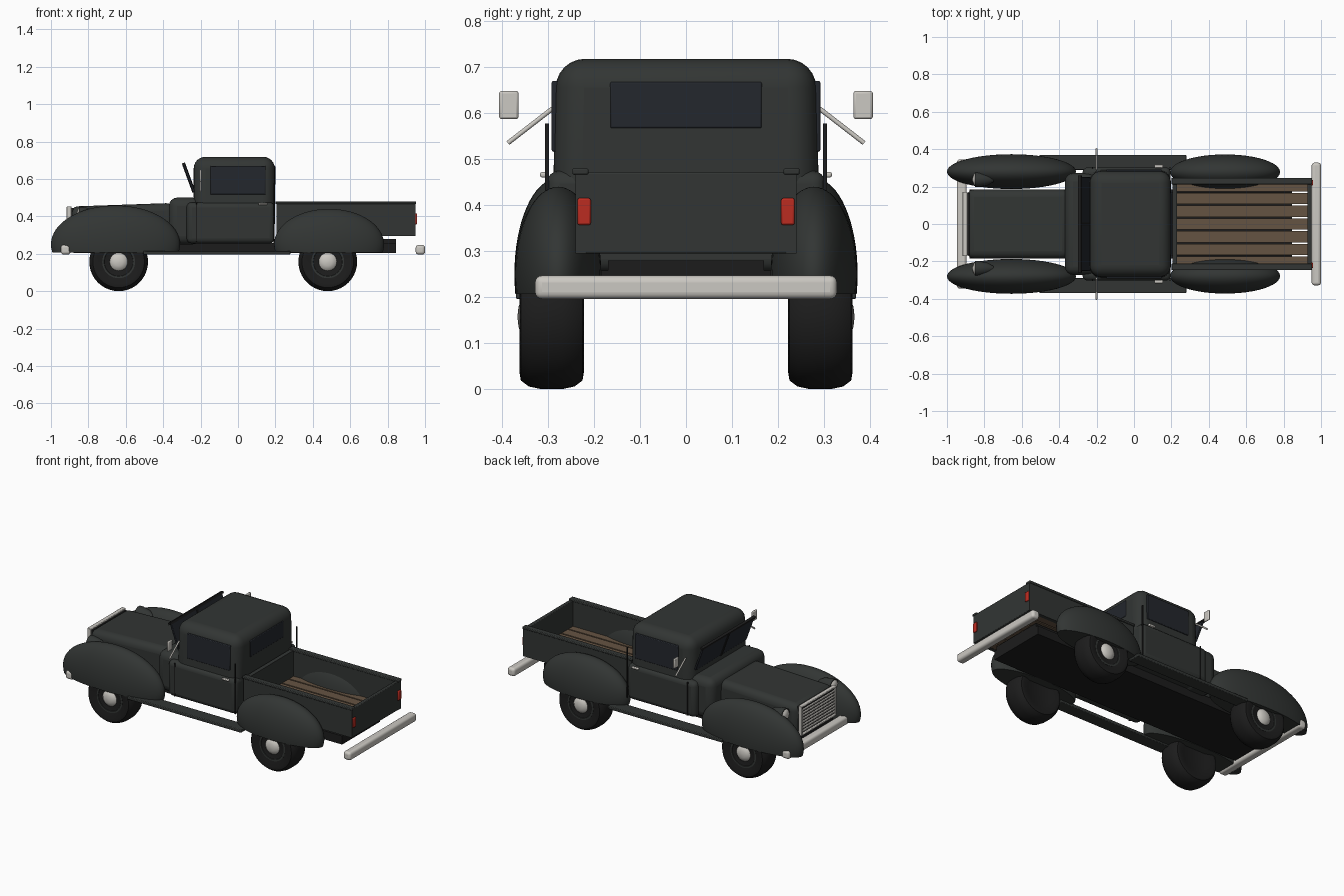
import bpy, bmesh
from math import pi, cos, sin
from mathutils import Vector, Matrix

if "Cube" in bpy.data.objects:
    bpy.data.objects.remove(bpy.data.objects["Cube"])


def material(name, rgb):
    m = bpy.data.materials.new(name)
    m.diffuse_color = (*rgb, 1)
    m.use_nodes = True
    m.node_tree.nodes["Principled BSDF"].inputs["Base Color"].default_value = m.diffuse_color
    return m


BODY = material("dark_paint", (0.032, 0.036, 0.034))
BLACK = material("black_rubber", (0.012, 0.012, 0.012))
GLASS = material("dark_glass", (0.017, 0.02, 0.026))
CHROME = material("bright_metal", (0.6, 0.58, 0.54))
WOOD = material("wood", (0.13, 0.088, 0.055))
RED = material("red_lens", (0.5, 0.025, 0.015))


def finish(name, bm, mat, bevel=0, segments=4):
    bmesh.ops.recalc_face_normals(bm, faces=bm.faces)
    me = bpy.data.meshes.new(name)
    bm.to_mesh(me)
    bm.free()
    me.materials.append(mat)
    ob = bpy.data.objects.new(name, me)
    bpy.context.collection.objects.link(ob)
    if bevel:
        mod = ob.modifiers.new("bevel", 'BEVEL')
        mod.width, mod.segments = bevel, segments
        mod.limit_method = 'NONE'
    bpy.ops.object.select_all(action='DESELECT')
    ob.select_set(True)
    bpy.context.view_layer.objects.active = ob
    bpy.ops.object.shade_smooth_by_angle(angle=0.6)
    return ob


def box(name, x, y, z, mat, bevel=0, segments=4, top=1, rot=0):
    """Box from (min, max) ranges; top narrows the upper face in y, rot tilts about y."""
    bm = bmesh.new()
    bmesh.ops.create_cube(bm, size=1)
    for v in bm.verts:
        if v.co.z > 0:
            v.co.y *= top
    size = Vector([r[1] - r[0] for r in (x, y, z)])
    centre = Vector([(r[0] + r[1]) / 2 for r in (x, y, z)])
    bm.transform(Matrix.Translation(centre) @ Matrix.Rotation(rot, 4, 'Y')
                 @ Matrix.Diagonal((*size, 1)))
    return finish(name, bm, mat, bevel, segments)


def span(s, a, b):
    return tuple(sorted((s * a, s * b)))


def lathe(name, profile, centre, axis, mat, n=40):
    """Spin (radius, distance along axis) points around an axis."""
    bm = bmesh.new()
    rings = [[bm.verts.new((r * cos(2 * pi * i / n), r * sin(2 * pi * i / n), d))
              for i in range(n)] for r, d in profile]
    for a, b in zip(rings, rings[1:]):
        for i in range(n):
            bm.faces.new((a[i], a[(i + 1) % n], b[(i + 1) % n], b[i]))
    bm.faces.new(rings[0])
    bm.faces.new(rings[-1])
    q = Vector((0, 0, 1)).rotation_difference(Vector(axis))
    bm.transform(Matrix.Translation(centre) @ q.to_matrix().to_4x4())
    return finish(name, bm, mat)


def fender(name, centre, radii):
    bm = bmesh.new()
    bmesh.ops.create_uvsphere(bm, u_segments=48, v_segments=32, radius=1)
    bm.transform(Matrix.Translation(centre) @ Matrix.Diagonal((*radii, 1)))
    cut = bmesh.ops.bisect_plane(bm, geom=bm.verts[:] + bm.edges[:] + bm.faces[:],
                                 plane_co=(0, 0, 0.207), plane_no=(0, 0, 1), clear_inner=True)
    edges = [e for e in cut["geom_cut"] if isinstance(e, bmesh.types.BMEdge)]
    bmesh.ops.contextual_create(bm, geom=edges)
    return finish(name, bm, BODY)


# Chassis and cab
box("chassis", (-0.88, 0.845), (-0.185, 0.185), (0.205, 0.258), BLACK)
box("bed_support", (0.19, 0.845), (-0.17, 0.17), (0.25, 0.28), BLACK)
box("hood", (-0.892, -0.34), (-0.185, 0.185), (0.25, 0.462), BODY, 0.04, rot=-0.035)
box("cowl", (-0.37, -0.2), (-0.272, 0.272), (0.25, 0.5), BODY, 0.045)
box("cab_upper", (-0.237, 0.197), (-0.292, 0.292), (0.3, 0.718), BODY, 0.062, 6, 0.965)
box("cab_lower", (-0.275, 0.196), (-0.303, 0.303), (0.255, 0.475), BODY, 0.028)

# Windows and the forward-tilted windscreen
box("rear_window", (0.18, 0.2), (-0.165, 0.165), (0.567, 0.668), GLASS, 0.004, 2)
box("windscreen", (-0.268, -0.256), (-0.25, 0.25), (0.525, 0.682), GLASS, 0.003, 2, rot=-0.35)
box("windscreen_post", (-0.272, -0.254), (-0.008, 0.008), (0.525, 0.685), BLACK, rot=-0.35)
box("windscreen_top_frame", (-0.297, -0.281), (-0.26, 0.26), (0.672, 0.686), BLACK, rot=-0.35)

# Grille: surround, dark backing and slats
box("grille_backing", (-0.903, -0.88), (-0.165, 0.165), (0.275, 0.445), BLACK)
for z in (0.27, 0.443):
    box("grille_frame_rail", (-0.916, -0.89), (-0.172, 0.172), (z, z + 0.01), CHROME, 0.003, 2)
for s in (-1, 1):
    box("grille_frame_side", (-0.916, -0.89), span(s, 0.162, 0.172), (0.27, 0.453), CHROME, 0.003, 2)
for i in range(8):
    z = 0.289 + i * 0.0185
    box("grille_slat", (-0.913, -0.895), (-0.165, 0.165), (z, z + 0.009), CHROME, 0.002, 2)

# Bumpers
box("front_bumper", (-0.947, -0.895), (-0.345, 0.345), (0.196, 0.248), CHROME, 0.015)
box("rear_bumper", (0.95, 1.0), (-0.328, 0.328), (0.196, 0.247), CHROME, 0.015)

# Cargo bed
box("bed_front_panel", (0.205, 0.23), (-0.24, 0.24), (0.295, 0.472), BODY)
box("tailgate", (0.928, 0.95), (-0.24, 0.24), (0.295, 0.472), BODY, 0.004, 2)
for i in range(-3, 4):
    y = i * 0.068
    box("bed_plank", (0.215, 0.935), (y - 0.03, y + 0.03), (0.296, 0.312), WOOD)

TYRE = [(0.085, -0.055), (0.12, -0.07), (0.138, -0.067), (0.151, -0.05), (0.157, -0.022),
        (0.157, 0.022), (0.151, 0.05), (0.138, 0.067), (0.12, 0.07), (0.085, 0.055)]
RIM = [(0.088, -0.05), (0.088, 0.057), (0.078, 0.057), (0.07, 0.045), (0.03, 0.045)]
HUB = [(0.05, 0.04), (0.048, 0.056), (0.038, 0.066), (0.022, 0.072), (0.004, 0.074)]

# Everything that repeats on both sides
for s, side in ((-1, "near"), (1, "far")):
    fender("front_fender_" + side, (-0.655, s * 0.28, 0.25), (0.345, 0.093, 0.208))
    fender("rear_fender_" + side, (0.487, s * 0.278, 0.25), (0.294, 0.094, 0.19))
    for x, end in ((-0.638, "front"), (0.48, "rear")):
        c = (x, s * 0.292, 0.157)
        lathe(f"{end}_tyre_{side}", TYRE, c, (0, s, 0), BLACK)
        lathe(f"{end}_rim_{side}", RIM, c, (0, s, 0), BODY)
        lathe(f"{end}_hubcap_{side}", HUB, c, (0, s, 0), CHROME, 28)
    box("running_board_" + side, (-0.505, 0.28), span(s, 0.29, 0.37), (0.196, 0.215), BODY, 0.004, 2)
    box("bed_side_" + side, (0.205, 0.95), span(s, 0.217, 0.24), (0.295, 0.472), BODY)
    box("bed_rail_" + side, (0.2, 0.953), span(s, 0.212, 0.247), (0.466, 0.48), BODY, 0.004, 2)
    box("tail_light_" + side, (0.94, 0.958), span(s, 0.207, 0.236), (0.357, 0.415), RED, 0.004, 2)
    box("side_window_" + side, (-0.147, 0.147), span(s, 0.275, 0.292), (0.516, 0.67), GLASS, 0.004, 2)
    for x in (-0.222, 0.192):
        box("door_seam_" + side, (x - 0.003, x + 0.003), span(s, 0.298, 0.306),
            (0.265, 0.577 if x > 0 else 0.47), BLACK)
    box("door_handle_" + side, (0.11, 0.155), span(s, 0.3, 0.317), (0.46, 0.472), CHROME, 0.004, 2)
    # Headlamps set into the fender tops
    lathe("headlamp_" + side, [(0.012, 0.1), (0.03, 0.07), (0.04, 0.02), (0.04, 0)],
          (-0.85, s * 0.238, 0.41), (1, 0, 0), BODY, 28)
    lathe("headlamp_lens_" + side, [(0.035, 0), (0.028, 0.008), (0.012, 0.013), (0.002, 0.014)],
          (-0.849, s * 0.238, 0.41), (-1, 0, 0), CHROME, 28)
    # Mirrors on thin arms
    a, b = Vector((-0.2, s * 0.29, 0.61)), Vector((-0.2, s * 0.387, 0.535))
    lathe("mirror_arm_" + side, [(0.005, 0), (0.005, (b - a).length)], a, (b - a).normalized(), CHROME, 12)
    box("mirror_" + side, (-0.206, -0.194), span(s, 0.364, 0.406), (0.587, 0.648), CHROME, 0.005, 2)
